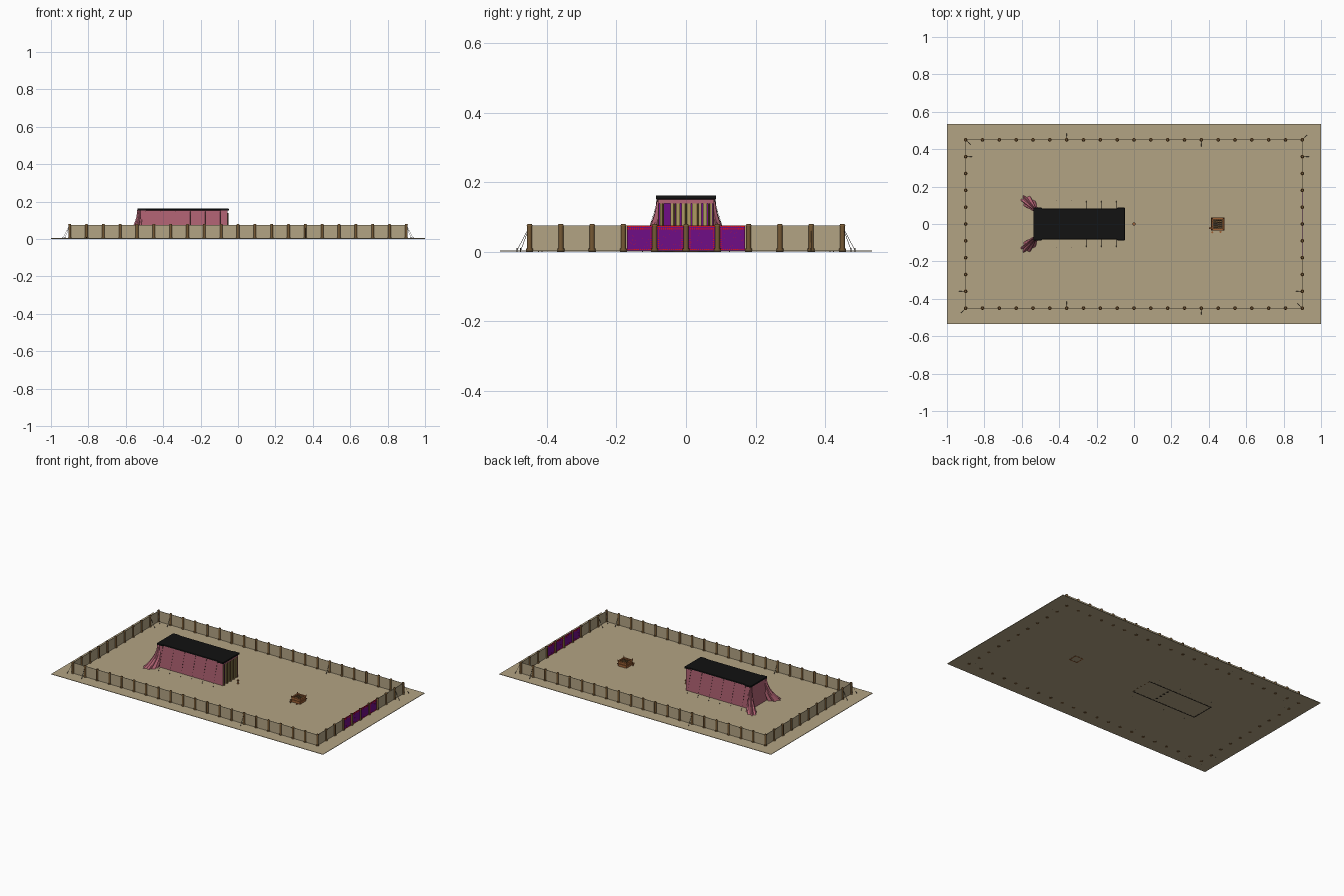
import bpy, bmesh, math, random
from mathutils import Vector, Matrix

random.seed(4)
if "Cube" in bpy.data.objects:
    bpy.data.objects.remove(bpy.data.objects["Cube"], do_unlink=True)


def material(name, r, g, b):
    m = bpy.data.materials.new(name)
    m.use_nodes = True
    m.diffuse_color = (r, g, b, 1)
    m.node_tree.nodes["Principled BSDF"].inputs["Base Color"].default_value = (r, g, b, 1)
    return m


sand = material("sand", .45, .37, .23)
linen = material("linen", .45, .37, .23)
wood = material("dark wood", .18, .10, .035)
pink = material("rose cloth", .46, .13, .18)
black = material("black hide", .006, .006, .006)
gold = material("gold boards", .42, .33, .12)
purple = material("purple cloth", .16, .004, .24)
red = material("red thread", .75, .006, .006)
copper = material("copper", .34, .12, .035)
iron = material("dark rope", .03, .022, .015)


def finish(name, bm, mat, smooth=False):
    bmesh.ops.recalc_face_normals(bm, faces=bm.faces)
    me = bpy.data.meshes.new(name)
    bm.to_mesh(me)
    bm.free()
    ob = bpy.data.objects.new(name, me)
    bpy.context.collection.objects.link(ob)
    me.materials.append(mat)
    if smooth:
        bpy.context.view_layer.objects.active = ob
        ob.select_set(True)
        bpy.ops.object.shade_smooth_by_angle(angle=math.radians(40))
        ob.select_set(False)
    return ob


def box(bm, x0, x1, y0, y1, z0, z1):
    m = Matrix.Translation(((x0 + x1) / 2, (y0 + y1) / 2, (z0 + z1) / 2))
    bmesh.ops.create_cube(bm, size=1, matrix=m @ Matrix.Diagonal((x1 - x0, y1 - y0, z1 - z0, 1)))


def rod(bm, a, b, r0, r1=None, sides=8):
    a, b = Vector(a), Vector(b)
    d = b - a
    m = Matrix.Translation((a + b) / 2) @ d.to_track_quat('Z', 'Y').to_matrix().to_4x4()
    bmesh.ops.create_cone(bm, cap_ends=True, segments=sides, radius1=r0,
                          radius2=r0 if r1 is None else r1, depth=d.length, matrix=m)


# Ground slab
FLOOR = .004
bm = bmesh.new()
box(bm, -1, 1, -.535, .535, .001, FLOOR)
finish("ground", bm, sand)

# Fence posts, each with a foot and a cap
X, Y, STEP, TOP = .9, .45, .09, .078
spots = [(-X + i * STEP, s * Y) for i in range(21) for s in (-1, 1)]
spots += [(s * X, -Y + i * STEP) for i in range(1, 10) for s in (-1, 1)]
bm = bmesh.new()
for x, y in spots:
    rod(bm, (x, y, 0), (x, y, TOP), .0075, sides=10)
    rod(bm, (x, y, 0), (x, y, .009), .0105, sides=10)
    rod(bm, (x, y, TOP - .004), (x, y, TOP + .002), .009, .006, sides=10)
finish("fence_posts", bm, wood, True)

# Linen walls with a gap for the gate
GATE = 2 * STEP
T = .0012
bm = bmesh.new()
for s in (-1, 1):
    box(bm, -X, X, s * Y - T, s * Y + T, FLOOR, .075)
    box(bm, X - T, X + T, *sorted((s * GATE, s * Y)), FLOOR, .075)
box(bm, -X - T, -X + T, -Y, Y, FLOOR, .075)
finish("fence_curtains", bm, linen)

# Gate curtain with embroidered dots on both faces
bm = bmesh.new()
box(bm, X - T, X + T, -GATE + .01, GATE - .01, FLOOR, .076)
finish("gate_curtain", bm, purple)
bm = bmesh.new()
L = GATE - .01


def stitch(y, z, r):
    box(bm, X - T - .0006, X + T + .0006, y - r, y + r, z - r, z + r)


for i in range(57):
    y = -L + .003 + i * (2 * L - .006) / 56
    stitch(y, .0735, .0024)
    stitch(y + .001, .0665, .0017)
    stitch(y, .007, .0018)
for k in range(-2, 2):
    for j in range(9):
        stitch(k * STEP + .011, .012 + j * .006, .0014)
        stitch((k + 1) * STEP - .011, .012 + j * .006, .0014)
for i in range(70):
    stitch(random.uniform(-L + .003, L - .003), random.uniform(.012, .062), .0007)
finish("gate_embroidery", bm, red)

# Guy ropes of the fence, alternating inward and outward
ropes = [(x, s * Y, 0, d) for s in (-1, 1)
         for x, d in ((-.81, -1), (-.36, 1), (.36, -1), (.81, 1))]
ropes += [(-X, .36, 1, 0), (-X, -.36, -1, 0), (X, .36, 1, 0), (X, -.36, -1, 0),
          (-X, Y, .7, -.7), (X, Y, .7, .7), (-X, -Y, -.7, -.7), (X, -Y, -.7, .7)]
bm = bmesh.new()
for x, y, dx, dy in ropes:
    end = (x + dx * .036, y + dy * .036)
    rod(bm, (x, y, TOP - .005), (*end, FLOOR), .0007, sides=5)
    rod(bm, (*end, 0), (*end, .011), .0016, sides=5)
finish("fence_ropes", bm, iron)

# Tent cloth: side walls, rear wall and front valance
BACK, FRONT, W, H = -.535, -.055, .08, .155
bm = bmesh.new()
for s in (-1, 1):
    box(bm, BACK, FRONT, *sorted((s * (W - .003), s * W)), FLOOR, H)
box(bm, BACK, BACK + .003, -W, W, FLOOR, H)
box(bm, FRONT - .006, FRONT, -W, W, .139, H)
finish("tent_cloth", bm, pink)

# Gathered cloth sweeping out at the rear corners
bm = bmesh.new()
for s in (-1, 1):
    rings = []
    for j in range(11):
        t = j / 10
        f = t * t
        ring = []
        for k in range(48):
            a = 2 * math.pi * k / 48
            r = (.011 + .022 * f) * (1 + .18 * math.sin(7 * a + 1))
            along, across = r * 1.25 * math.cos(a), r * .8 * math.sin(a)
            x = BACK + .01 - .038 * f + .8 * along + .6 * across
            y = .073 + .043 * f - .6 * along + .8 * across
            ring.append(bm.verts.new((x, s * y, H - t * (H - FLOOR))))
        rings.append(ring)
    for a, b in zip(rings, rings[1:]):
        for k in range(48):
            n = (k + 1) % 48
            bm.faces.new((a[k], a[n], b[n], b[k]))
finish("rear_drapes", bm, pink, True)

# Black roof, slightly wider at both ends
bm = bmesh.new()
box(bm, BACK - .001, FRONT + .005, -.082, .082, H - .002, .162)
for x0, x1 in ((BACK - .002, BACK + .043), (FRONT - .036, FRONT + .006)):
    box(bm, x0, x1, -.087, .087, H - .004, .1622)
roof = finish("tent_roof", bm, black)
bev = roof.modifiers.new("soft_edges", 'BEVEL')
bev.width, bev.segments = .002, 2

# Tent front: gold boards before a purple screen
bm = bmesh.new()
box(bm, FRONT - .012, FRONT - .009, -W + .003, W - .003, FLOOR, .14)
finish("entrance_screen", bm, purple)
bm = bmesh.new()
for i in range(10):
    if i != 1:
        y = -.0695 + i * .0155
        box(bm, FRONT - .008, FRONT - .002, y - .006, y + .006, FLOOR, .139)
finish("entrance_boards", bm, gold)
bm = bmesh.new()
for i in range(5):
    y = -.066 + i * .033
    rod(bm, (FRONT, y, 0), (FRONT, y, .139), .003)
    rod(bm, (FRONT, y, 0), (FRONT, y, .012), .005)
finish("entrance_columns", bm, wood, True)

# Footings of the tent, reaching below the ground slab
bm = bmesh.new()
for s in (-1, 1):
    box(bm, BACK, FRONT, s * .077 - .003, s * .077 + .003, 0, FLOOR + .002)
box(bm, BACK, BACK + .006, -W, W, 0, FLOOR)
for i in range(4):
    box(bm, -.225, -.213, -.055 + i * .033, -.043 + i * .033, 0, FLOOR)
finish("tent_footings", bm, iron)

# Tent ropes and pegs
bm = bmesh.new()
for s in (-1, 1):
    for i in range(6):
        x = BACK + .04 + i * .08
        rod(bm, (x, s * .081, .15), (x, s * .125, FLOOR), .0004, sides=4)
        rod(bm, (x, s * .125, 0), (x, s * .125, .01), .0012, sides=5)
        rod(bm, (x, s * .078, .146), (x, s * .084, .146), .0018, sides=6)
finish("tent_ropes", bm, iron)

# Wash basin between tent and altar
bm = bmesh.new()
rod(bm, (0, 0, FLOOR), (0, 0, .009), .008, .003, 12)
rod(bm, (0, 0, .009), (0, 0, .018), .003, .003, 12)
rod(bm, (0, 0, .018), (0, 0, .026), .004, .009, 12)
finish("wash_basin", bm, copper, True)

# Altar: open box with rim, corner horns, grate and carrying poles
AX, R = .448, .031
bm = bmesh.new()
for r, t, z0, z1 in ((R, .006, 0, .036), (R + .004, .004, .018, .022), (R + .003, .009, .034, .038)):
    for s in (-1, 1):
        box(bm, AX - r, AX + r, *sorted((s * r, s * (r - t))), z0, z1)
        box(bm, *sorted((AX + s * r, AX + s * (r - t))), -r, r, z0, z1)
for sx in (-1, 1):
    for sy in (-1, 1):
        cx, cy = AX + sx * R, sy * R
        rod(bm, (cx, cy, .036), (cx + sx * .002, cy + sy * .002, .048), .0045, .001, 6)
finish("altar", bm, copper)
bm = bmesh.new()
for i in range(-2, 3):
    d = i * .0105
    box(bm, AX + d - .0014, AX + d + .0014, -R, R, .029, .031)
    box(bm, AX - R, AX + R, d - .0014, d + .0014, .029, .031)
finish("altar_grate", bm, iron)
bm = bmesh.new()
box(bm, AX - R + .005, AX + R - .005, -R + .005, R - .005, FLOOR, .024)
for i in range(4):
    y = -.017 + i * .011
    rod(bm, (AX - .02, y, .033), (AX + .02, y + .004, .033), .003, sides=6)
finish("altar_firewood", bm, wood)
bm = bmesh.new()
for x, y, h in ((AX - .042, -.022, .014), (AX - .03, -.044, .012), (AX + .015, -.042, .009)):
    rod(bm, (x, y, FLOOR), (x, y, h), .004, .006, 8)
finish("altar_vessels", bm, copper, True)
